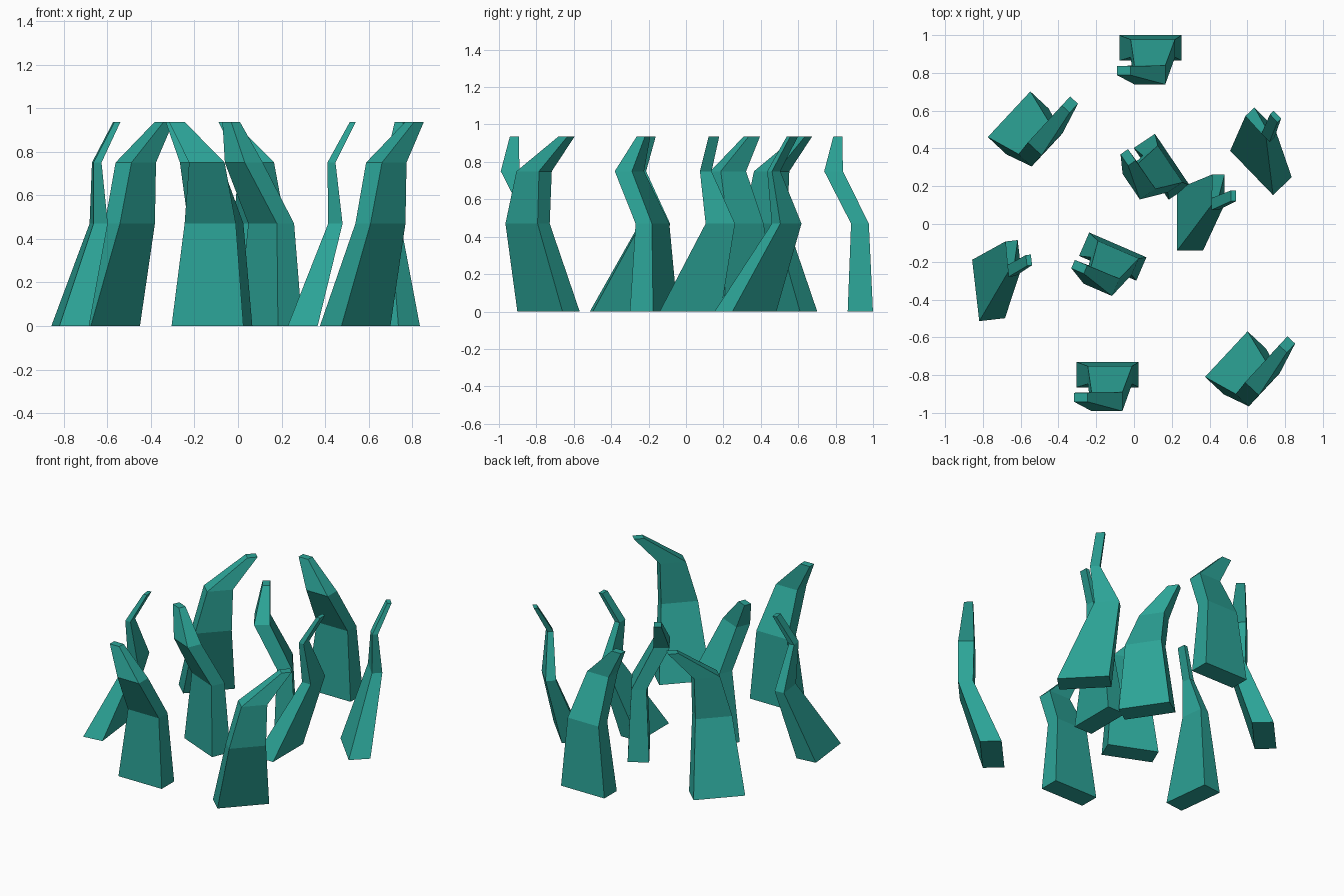
import bpy, bmesh
from math import radians
from mathutils import Matrix

if "Cube" in bpy.data.objects:
    bpy.data.objects.remove(bpy.data.objects["Cube"])

mat = bpy.data.materials.new("teal_leaf")
mat.diffuse_color = (0.025, 0.37, 0.31, 1)
mat.use_nodes = True
mat.node_tree.nodes["Principled BSDF"].inputs["Base Color"].default_value = mat.diffuse_color

HEIGHTS = (0.0, 0.47, 0.75, 0.937)

# Each bend: (centre x, centre y, width, depth) of the section at each height
CURLED = [(0, 0, .33, .135), (.0125, -.002, .235, .095), (-.003, -.143, .163, .1), (-.141, -.12, .072, .048)]
SWEPT = [(0, 0, .33, .135), (-.003, -.161, .235, .095), (.041, -.157, .165, .1), (.257, -.133, .065, .056)]
SLIM = [(0, 0, .137, .327), (.15, .161, .066, .157), (.132, .083, .037, .062), (.23, .127, .027, .057)]


def blade_mesh(name, sections):
    """Loft four-sided sections into a closed, flat-faced blade."""
    bm = bmesh.new()
    rings = []
    for (cx, cy, w, d), z in zip(sections, HEIGHTS):
        rings.append([bm.verts.new((cx + sx * w / 2, cy + sy * d / 2, z))
                      for sx, sy in ((-1, -1), (1, -1), (1, 1), (-1, 1))])
    for a, b in zip(rings, rings[1:]):
        for i in range(4):
            j = (i + 1) % 4
            bm.faces.new((a[i], a[j], b[j], b[i]))
    bm.faces.new(rings[0][::-1])
    bm.faces.new(rings[-1])
    bmesh.ops.recalc_face_normals(bm, faces=bm.faces)
    mesh = bpy.data.meshes.new(name)
    bm.to_mesh(mesh)
    bm.free()
    mesh.materials.append(mat)
    return mesh


# Placement of every blade: (x, y, turn in degrees)
CLUMP = {
    "curled_blade": (CURLED, [(.087, .932, 0), (-.14, -.7975, 0), (-.1125, -.1725, -23.4), (.147, .303, -56)]),
    "swept_blade": (SWEPT, [(.538, -.735, 47), (-.612, .535, 47)]),
    "slim_blade": (SLIM, [(.297, .0225, 0), (-.77, -.344, 6.6), (.672, .318, 44)]),
}

for name, (sections, places) in CLUMP.items():
    mesh = blade_mesh(name, sections)
    for i, (x, y, turn) in enumerate(places, 1):
        ob = bpy.data.objects.new(f"{name}_{i}", mesh)
        ob.matrix_world = Matrix.Translation((x, y, 0)) @ Matrix.Rotation(radians(turn), 4, 'Z')
        bpy.context.collection.objects.link(ob)
